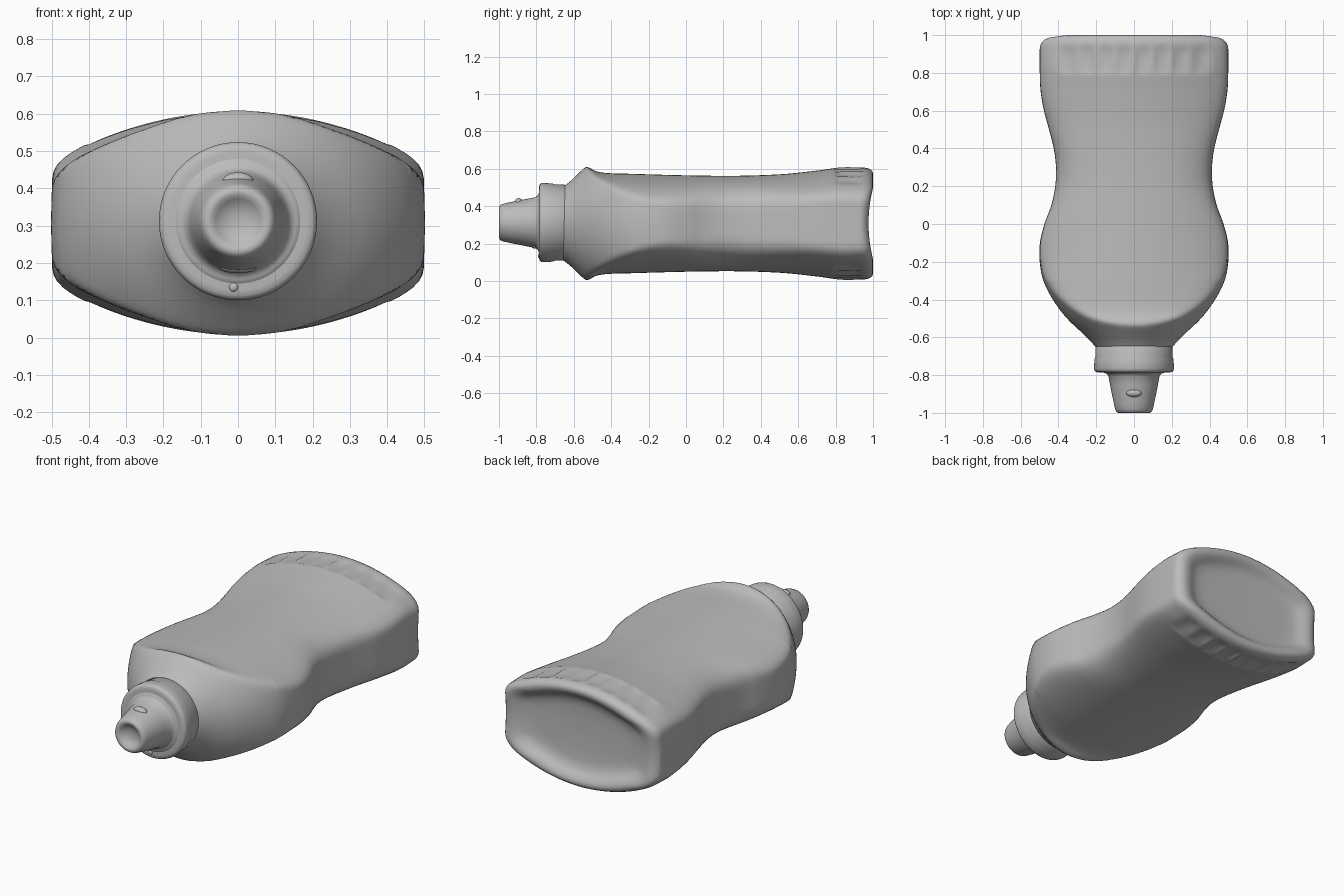
import bpy, bmesh, math
from mathutils import Vector

cube = bpy.data.objects.get("Cube")
if cube:
    bpy.data.objects.remove(cube, do_unlink=True)

MID = 0.307          # height of the bottle axis
SEG = 160            # points around the body

grey = bpy.data.materials.new("plain_grey")
grey.use_nodes = True
grey.diffuse_color = (0.5, 0.5, 0.5, 1)
grey.node_tree.nodes["Principled BSDF"].inputs["Base Color"].default_value = (0.5, 0.5, 0.5, 1)


def curve(keys, t):
    """Smooth interpolation through (position, value) pairs."""
    if t <= keys[0][0]:
        return keys[0][1]
    if t >= keys[-1][0]:
        return keys[-1][1]
    i = next(k for k in range(len(keys) - 1) if t <= keys[k + 1][0])

    def slope(k):
        a, b = keys[max(k - 1, 0)], keys[min(k + 1, len(keys) - 1)]
        return (b[1] - a[1]) / (b[0] - a[0])
    (x0, v0), (x1, v1) = keys[i], keys[i + 1]
    d = x1 - x0
    u = (t - x0) / d
    return ((2*u**3 - 3*u**2 + 1) * v0 + (u**3 - 2*u**2 + u) * d * slope(i)
            + (3*u**2 - 2*u**3) * v1 + (u**3 - u**2) * d * slope(i + 1))


def finish(name, bm, angle):
    bmesh.ops.recalc_face_normals(bm, faces=bm.faces)
    mesh = bpy.data.meshes.new(name)
    bm.to_mesh(mesh)
    bm.free()
    obj = bpy.data.objects.new(name, mesh)
    bpy.context.collection.objects.link(obj)
    mesh.materials.append(grey)
    bpy.ops.object.select_all(action='DESELECT')
    obj.select_set(True)
    bpy.context.view_layer.objects.active = obj
    bpy.ops.object.shade_smooth_by_angle(angle=math.radians(angle))


def bridge(bm, rings):
    for a, b in zip(rings, rings[1:]):
        n = len(a)
        for i in range(n):
            bm.faces.new((a[i], a[(i + 1) % n], b[(i + 1) % n], b[i]))


def lathe(name, profile, angle, n=64):
    """Turn (y, radius) pairs around the bottle axis and close both ends."""
    bm = bmesh.new()
    rings = [[bm.verts.new((r * math.cos(math.tau * i / n), y, MID + 0.005 + r * math.sin(math.tau * i / n)))
              for i in range(n)] for y, r in profile]
    bridge(bm, rings)
    bm.faces.new(rings[0])
    bm.faces.new(rings[-1])
    finish(name, bm, angle)


# Body outlines along the length: half width, panel half height, panel bulge,
# shoulder height and corner sharpness
WIDTH = [(-0.66, 0.195), (-0.6, 0.25), (-0.5, 0.355), (-0.4, 0.43), (-0.3, 0.48), (-0.2, 0.499),
         (-0.1, 0.498), (0, 0.474), (0.1, 0.438), (0.2, 0.417), (0.3, 0.413), (0.4, 0.425),
         (0.5, 0.45), (0.6, 0.477), (0.7, 0.494), (0.8, 0.499), (0.93, 0.499)]
PANEL = [(-0.66, 0.32), (-0.54, 0.309), (-0.47, 0.276), (-0.3, 0.266), (0.2, 0.255), (0.5, 0.263),
         (0.7, 0.283), (0.83, 0.3), (0.93, 0.3)]
BULGE = [(-0.5, 0.38), (-0.2, 0.46), (0.2, 0.46), (0.6, 0.5), (0.93, 0.54)]
SHOULDER = [(-0.66, 0.195), (-0.62, 0.225), (-0.53, 0.312), (-0.4, 0.44), (-0.2, 0.7), (0, 1.2)]
CORNER = [(-0.3, 9), (0.0, 7), (0.22, 5), (0.5, 7), (0.75, 11)]


def panel_height(x, y, scallops):
    h = curve(PANEL, y) - curve(BULGE, y) * x * x
    # Row of shallow scallops near the base
    if scallops and 0.79 < y < 0.955 and abs(x) < 0.4:
        across = abs(math.sin(math.pi * x / 0.1)) ** 0.6
        along = math.sin(math.pi * (y - 0.79) / 0.165) ** 0.7
        h -= 0.013 * across * along
    return max(h, 0.05)


def radius(y, a, scallops=True):
    """Distance from the axis to the body surface in direction a."""
    c, s = abs(math.cos(a)), abs(math.sin(a))
    w, sh, n = curve(WIDTH, y), curve(SHOULDER, y), curve(CORNER, y)
    lo, hi = 0.0, 0.8
    for _ in range(20):
        r = (lo + hi) / 2
        x, z = r * c, r * s
        flat = (x / w) ** n + (z / panel_height(x, y, scallops)) ** n
        dome = (x / w) ** 2 + (z / sh) ** 2
        if max(flat, dome if y < 0 else 0) < 1:
            lo = r
        else:
            hi = r
    return lo


# Body: loft of lens-shaped sections
angles = [math.tau * i / SEG for i in range(SEG)]
ys = [-0.66 + 0.0125 * i for i in range(128)]
bm = bmesh.new()
rings = []
for y in ys:
    ring = []
    for a in angles:
        r = radius(y, a)
        ring.append(bm.verts.new((r * math.cos(a), y, MID + r * math.sin(a))))
    rings.append(ring)

# Base: rounded rim, bowed in at the sides, around a sunken lens
last = ys[-1]
outer = [radius(last, a, False) for a in angles]
for k, y in [(0.997, 0.952), (0.985, 0.972), (0.962, 0.987), (0.93, 0.996), (0.89, 1.0), (0.84, 0.997),
             (0.79, 0.988), (0.74, 0.974), (0.69, 0.962), (0.6, 0.953), (0.5, 0.949), (0.3, 0.945), (0.1, 0.943)]:
    ring = []
    for a, r in zip(angles, outer):
        x, z = k * r * math.cos(a), k * r * math.sin(a)
        bow = 0.024 * max(0, 1 - (z / 0.19) ** 2) * min(1, max(0, (y - last) / 0.05))
        bow *= min(1, max(0, (k - 0.3) / 0.5))
        ring.append(bm.verts.new((x, y - bow, MID + z)))
    rings.append(ring)
bridge(bm, rings)
bm.faces.new(rings[0])
bm.faces.new(rings[-1])

# Soften the shoulder ridge
ridge = [v for v in bm.verts if -0.62 < v.co.y < -0.3]
for _ in range(3):
    bmesh.ops.smooth_vert(bm, verts=ridge, factor=0.5, use_axis_x=True, use_axis_y=True, use_axis_z=True)
finish("bottle_body", bm, 70)

# Screw collar
lathe("cap_collar", [(-0.64, 0.17), (-0.642, 0.197), (-0.65, 0.203), (-0.70, 0.204), (-0.715, 0.209),
                     (-0.765, 0.212), (-0.777, 0.209), (-0.784, 0.2), (-0.786, 0.185), (-0.786, 0.14)], 50)

# Nozzle with a flared foot and a dished tip
lathe("nozzle", [(-0.77, 0.175), (-0.7855, 0.17), (-0.788, 0.155), (-0.794, 0.144), (-0.806, 0.135),
                 (-0.85, 0.127), (-0.9, 0.117), (-0.95, 0.107), (-0.98, 0.1), (-0.993, 0.094),
                 (-1.0, 0.084), (-0.999, 0.072), (-0.99, 0.06), (-0.978, 0.045), (-0.972, 0.025),
                 (-0.97, 0.008)], 70)


def nub(name, centre, size):
    bm = bmesh.new()
    bmesh.ops.create_uvsphere(bm, u_segments=20, v_segments=12, radius=1)
    for v in bm.verts:
        v.co = Vector(centre) + Vector(p * q for p, q in zip(v.co, size))
    finish(name, bm, 60)


# Small catches on the nozzle and a locating dot on the collar
nub("nozzle_catch_top", (0, -0.895, MID + 0.112), (0.042, 0.022, 0.024))
nub("nozzle_catch_bottom", (0, -0.81, MID - 0.118), (0.05, 0.02, 0.016))
nub("collar_dot", (-0.012, -0.785, 0.135), (0.012, 0.007, 0.012))
